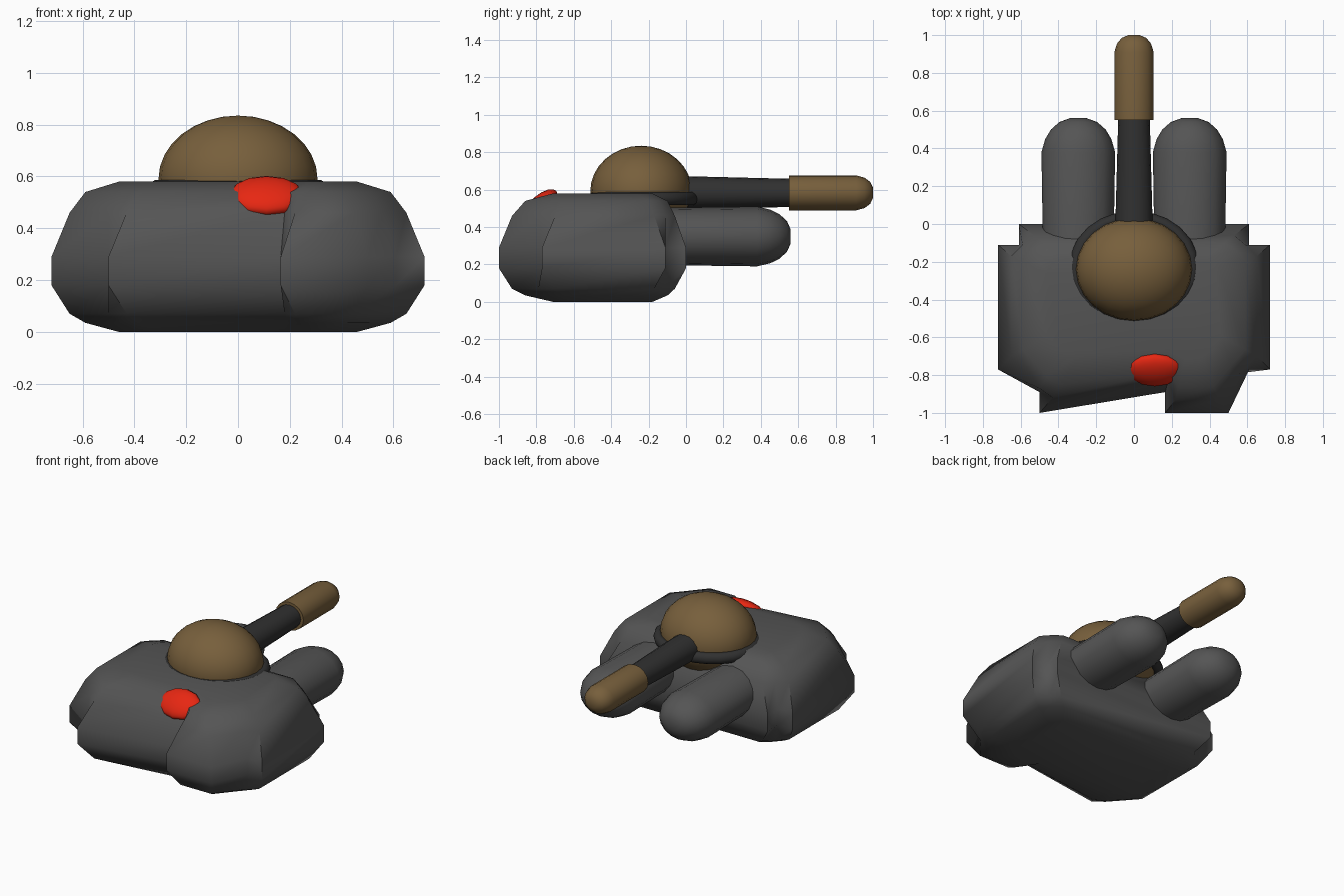
import bpy, bmesh, math

if "Cube" in bpy.data.objects:
    bpy.data.objects.remove(bpy.data.objects["Cube"])


def material(name, rgb):
    m = bpy.data.materials.new(name)
    m.diffuse_color = (*rgb, 1)
    m.use_nodes = True
    m.node_tree.nodes["Principled BSDF"].inputs["Base Color"].default_value = m.diffuse_color
    return m


GREY = material("hull grey", (0.09, 0.09, 0.09))
DARK = material("dark grey", (0.03, 0.03, 0.03))
BROWN = material("brown", (0.185, 0.115, 0.045))
RED = material("red", (0.80, 0.02, 0.006))


def finish(ob, name, mat, angle=50):
    ob.name = name
    ob.data.materials.clear()
    ob.data.materials.append(mat)
    bpy.ops.object.select_all(action='DESELECT')
    ob.select_set(True)
    bpy.context.view_layer.objects.active = ob
    bpy.ops.object.shade_smooth_by_angle(angle=math.radians(angle))
    return ob


def loft(name, rings, mat, angle=50):
    """Skin a stack of equal-length point rings and cap both ends."""
    bm = bmesh.new()
    vs = [[bm.verts.new(p) for p in ring] for ring in rings]
    n = len(vs[0])
    for a, b in zip(vs, vs[1:]):
        for i in range(n):
            j = (i + 1) % n
            bm.faces.new((a[i], a[j], b[j], b[i]))
    bm.faces.new(vs[0][::-1])
    bm.faces.new(vs[-1])
    bmesh.ops.recalc_face_normals(bm, faces=bm.faces)
    me = bpy.data.meshes.new(name)
    bm.to_mesh(me)
    bm.free()
    ob = bpy.data.objects.new(name, me)
    bpy.context.collection.objects.link(ob)
    return finish(ob, name, mat, angle)


def tube(name, cx, cz, profile, mat, squash=1.0, n=16):
    """Round part along y; profile is (y, radius)."""
    rings = [[(cx + r * math.cos(2 * math.pi * i / n), y,
               cz + r * squash * math.sin(2 * math.pi * i / n)) for i in range(n)]
             for y, r in profile]
    return loft(name, rings, mat)


def ellipsoid(name, loc, radii, mat, seg, rings, tilt=0):
    bpy.ops.mesh.primitive_uv_sphere_add(segments=seg, ring_count=rings, radius=1,
                                         location=loc, rotation=(tilt, 0, 0))
    ob = bpy.context.object
    ob.scale = radii
    return finish(ob, name, mat)


# Hull: equator outline with stepped corners, shoulder outline and flat-top outline
EQUATOR = [(-.5, -1), (.165, -.89), (.165, -1), (.5, -1), (.61, -.77), (.72, -.77), (.72, -.11),
           (.61, -.11), (.61, 0), (-.61, 0), (-.61, -.11), (-.72, -.11), (-.72, -.77), (-.5, -.89)]
SHOULDER = [(-.43, -.92), (.18, -.83), (.22, -.93), (.45, -.93), (.56, -.79), (.65, -.70),
            (.65, -.17), (.59, -.11), (.53, -.06), (-.53, -.06), (-.59, -.11), (-.65, -.17),
            (-.65, -.70), (-.50, -.87)]
TOP = [(-.30, -.70), (.18, -.67), (.27, -.71), (.36, -.71), (.42, -.66), (.46, -.59),
       (.46, -.26), (.43, -.21), (.38, -.18), (-.38, -.18), (-.43, -.21), (-.46, -.26),
       (-.46, -.59), (-.38, -.67)]


def level(z, a, b=None, t=0):
    b = b or a
    return [(p[0] + (q[0] - p[0]) * t, p[1] + (q[1] - p[1]) * t, z) for p, q in zip(a, b)]


loft("hull", [level(0, TOP), level(.035, SHOULDER, TOP, .32), level(.07, SHOULDER),
              level(.18, EQUATOR), level(.29, EQUATOR), level(.46, SHOULDER),
              level(.54, SHOULDER, TOP, .32), level(.58, TOP)], GREY, 60)

# Two rounded rear pods
for side, label in ((-1, "left"), (1, "right")):
    tube(label + "_pod", side * .295, .35,
         [(-.25, .185), (.38, .195), (.45, .175), (.50, .145), (.54, .10), (.56, .045)],
         GREY, .82)

# Turret dome and its collar
ellipsoid("turret_dome", (0, -.24, .59), (.307, .272, .245), BROWN, 24, 16)
bpy.ops.mesh.primitive_torus_add(major_segments=24, minor_segments=10, major_radius=.308,
                                 minor_radius=.037, location=(0, -.228, .552))
bpy.context.object.scale = (1, .865, 1)
finish(bpy.context.object, "turret_collar", DARK)

# Gun barrel and muzzle
tube("barrel", 0, .583, [(-.15, .105), (.03, .098), (.58, .083)], DARK, .9)
tube("muzzle", 0, .583, [(.55, .104), (.91, .104), (.955, .09), (.985, .065), (1.0, .03)],
     BROWN, .9)

# Red lamp lying on the sloping front
ellipsoid("front_lamp", (.11, -.773, .525), (.145, .105, .05), RED, 12, 8, math.radians(40))
